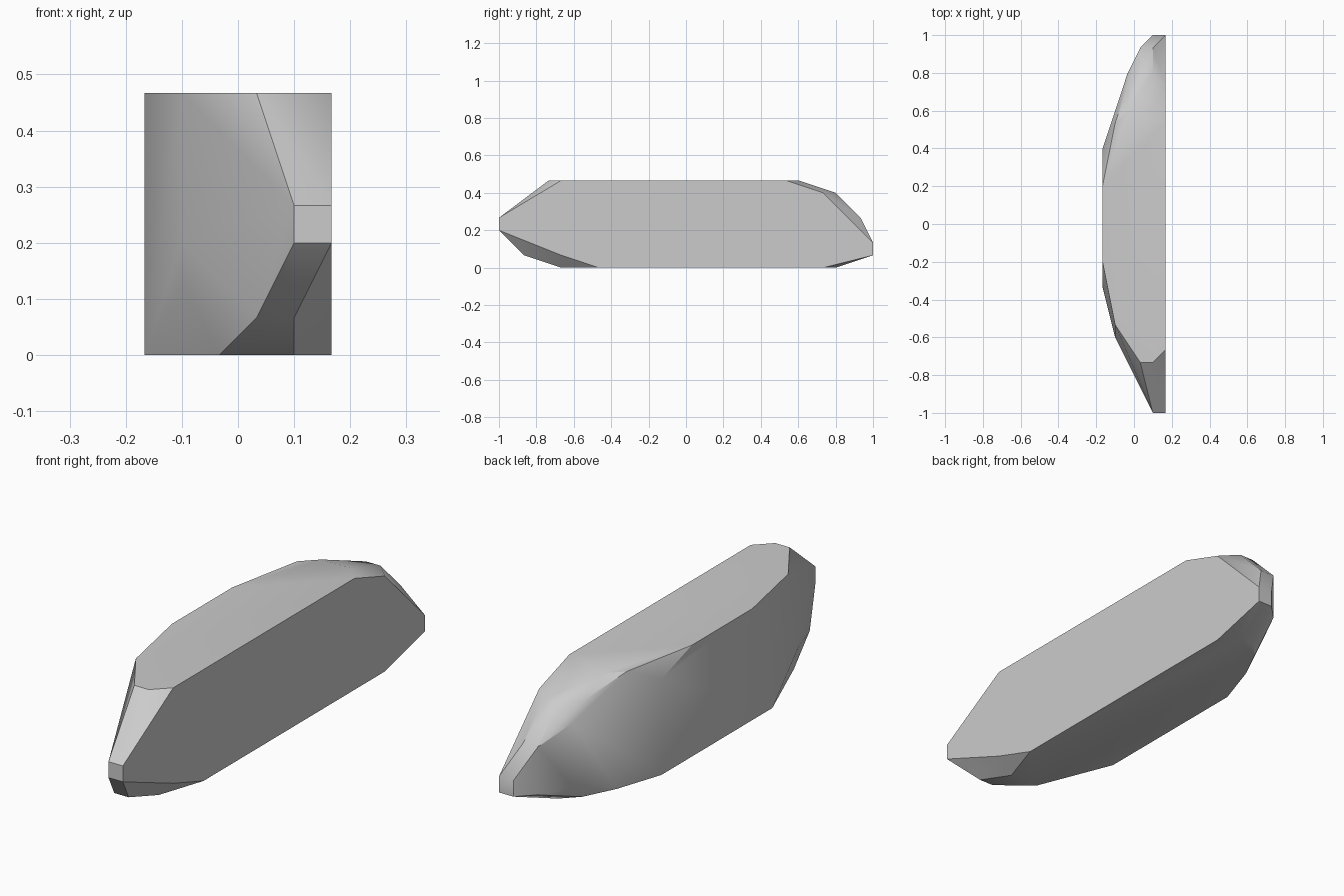
import bpy
import bmesh
import math

# Remove only the default cube
default_cube = bpy.data.objects.get("Cube")
if default_cube:
    bpy.data.objects.remove(default_cube, do_unlink=True)


def make_material(name, colour):
    material = bpy.data.materials.new(name)
    material.use_nodes = True
    material.diffuse_color = colour
    material.node_tree.nodes["Principled BSDF"].inputs["Base Color"].default_value = colour
    return material


# Lengthwise (y, z) profiles in grid steps, from the bowed right side to the flat left side
STEP = 1 / 15
PROFILES = [
    [(-5, 0), (6, 0), (6, 6), (3, 7), (-3, 7)],
    [(-9, 2), (-9, 3), (-8, 7), (8, 7), (9, 5), (9, 0)],
    [(-10, 0), (11, 0), (12, 1), (12, 5), (11, 6), (9, 7)],
    [(-13, 1), (-11, 7), (9, 7), (12, 6), (14, 4), (14, 1), (12, 0), (-10, 0)],
    [(-15, 3), (-15, 4), (-11, 7), (9, 7), (12, 6), (14, 4), (15, 2), (15, 1),
     (12, 0), (-10, 0), (-13, 1)],
    [(-15, 3), (-15, 4), (-10, 7), (8, 7), (11, 6), (15, 2), (15, 1), (11, 0),
     (-7, 0), (-10, 1)],
]


def build_hull(name, profiles, material):
    """Wrap a convex skin around the stacked profiles."""
    bm = bmesh.new()
    middle = (len(profiles) - 1) / 2
    for index, profile in enumerate(profiles):
        for y, z in profile:
            bm.verts.new(((index - middle) * STEP, y * STEP, z * STEP))
    bmesh.ops.convex_hull(bm, input=bm.verts[:], use_existing_faces=False)

    # Drop points inside the skin and merge flat areas into single faces
    loose = [v for v in bm.verts if not v.link_faces]
    bmesh.ops.delete(bm, geom=loose, context="VERTS")
    bmesh.ops.dissolve_limit(bm, angle_limit=math.radians(0.5),
                             verts=bm.verts[:], edges=bm.edges[:])
    bmesh.ops.recalc_face_normals(bm, faces=bm.faces[:])

    mesh = bpy.data.meshes.new(name)
    bm.to_mesh(mesh)
    bm.free()
    mesh.materials.append(material)
    part = bpy.data.objects.new(name, mesh)
    bpy.context.collection.objects.link(part)
    return part


# Faceted slab, softly shaded across shallow edges
stone_grey = make_material("stone_grey", (0.6, 0.6, 0.6, 1.0))
slab = build_hull("stone_slab", PROFILES, stone_grey)
bpy.ops.object.select_all(action="DESELECT")
slab.select_set(True)
bpy.context.view_layer.objects.active = slab
bpy.ops.object.shade_smooth_by_angle(angle=math.radians(30))
